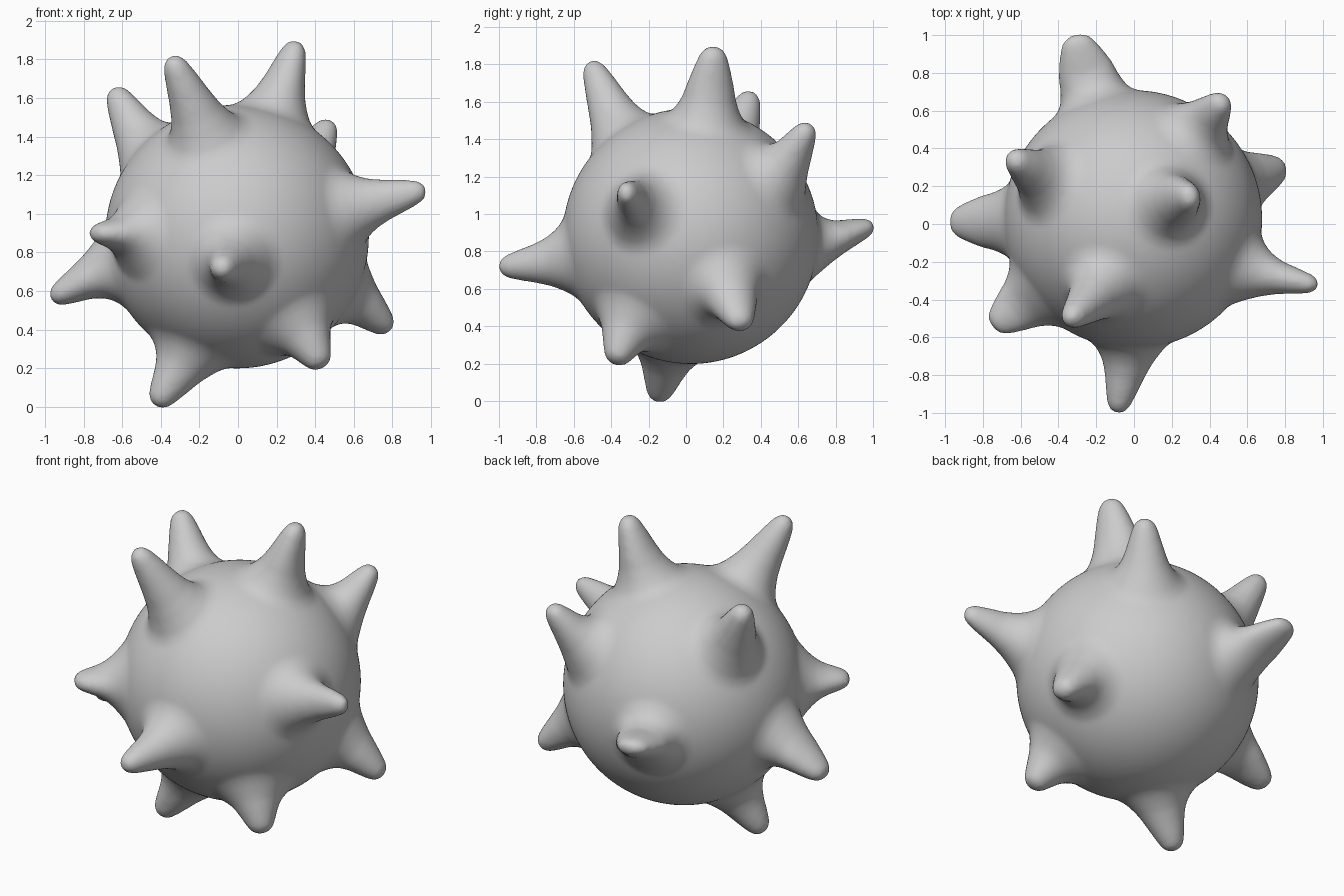
import bpy, bmesh, math
from mathutils import Vector

if "Cube" in bpy.data.objects:
    bpy.data.objects.remove(bpy.data.objects["Cube"])

CENTRE = Vector((-0.005, 0.025, 0.882))
R = 0.684

# tip position, sideways width, thickness, shift of the root along the ball
SPIKES = [
    ((-0.645, 0.35, 1.645), 1.0, 1.0, (-0.05, 0, -0.05)),
    ((-0.345, -0.51, 1.81), 1.0, 1.0, (0.03, -0.06, 0)),
    ((0.305, 0.15, 1.89), 1.15, 0.95, (0, 0.01, 0)),
    ((0.475, 0.66, 1.475), 1.0, 0.9, (0, 0.02, -0.09)),
    ((0.97, -0.325, 1.125), 0.8, 0.95, (0, -0.06, 0)),
    ((-0.745, -0.54, 0.90), 1.15, 0.75, (0, 0, 0)),
    ((-0.965, 0.01, 0.56), 1.25, 0.9, (0, 0, 0.06)),
    ((-0.09, -0.995, 0.715), 0.95, 0.95, (0.04, 0, -0.02)),
    ((-0.425, -0.15, 0.01), 1.0, 1.0, (0.04, 0, 0)),
    ((0.435, -0.38, 0.21), 1.0, 1.0, (0, -0.02, 0.03)),
    ((0.785, 0.30, 0.40), 1.1, 0.95, (0, 0, 0.06)),
    ((-0.315, 0.995, 0.94), 1.35, 0.8, (0, 0, -0.09)),
]
# flare hugging the ball: (height above the ball, radius)
FLARE = [(-0.3, 0.1), (-0.105, 0.32), (-0.045, 0.24), (-0.01, 0.195)]
# shaft up to the blunt tip: (fraction of spike length, radius)
SHAFT = [(0.1, 0.162), (0.25, 0.134), (0.45, 0.110), (0.7, 0.085),
         (0.87, 0.065), (0.95, 0.046), (0.99, 0.02)]
SIDES = 32


def add_spike(bm, tip, wide, thick, shift):
    tip = Vector(tip)
    normal = ((tip - CENTRE).normalized() * R + Vector(shift)).normalized()
    root = CENTRE + normal * R
    axis = (tip - root).normalized()
    length = (tip - root).length + 0.008
    rings = []

    def ring(centre, direction, ru, rv):
        u = Vector((0, 0, 1)).cross(direction).normalized()
        v = direction.cross(u)
        rings.append([bm.verts.new(centre + u * ru * math.cos(a) + v * rv * math.sin(a))
                      for a in (2 * math.pi * i / SIDES for i in range(SIDES))])

    for h, r in FLARE:
        ring(root + normal * h, normal, r, r)
    for t, r in SHAFT:
        k = min(1, t * 2.2)
        ring(root + axis * t * length, normal.lerp(axis, k).normalized(),
             r * (1 + (wide - 1) * k), r * (1 + (thick - 1) * k))
    for lo, hi in zip(rings, rings[1:]):
        for i in range(SIDES):
            j = (i + 1) % SIDES
            bm.faces.new((lo[i], lo[j], hi[j], hi[i]))
    bm.faces.new(rings[0][::-1])
    bm.faces.new(rings[-1])


# round body plus twelve spikes
bm = bmesh.new()
bmesh.ops.create_icosphere(bm, subdivisions=5, radius=R)
bmesh.ops.translate(bm, verts=bm.verts[:], vec=CENTRE)
for spike in SPIKES:
    add_spike(bm, *spike)
mesh = bpy.data.meshes.new("spiky_ball")
bm.to_mesh(mesh)
bm.free()
ball = bpy.data.objects.new("spiky_ball", mesh)
bpy.context.collection.objects.link(ball)

# fuse into one skin and soften the joins
rm = ball.modifiers.new("fuse", 'REMESH')
rm.mode = 'VOXEL'
rm.voxel_size = 0.014
rm.use_smooth_shade = True
sm = ball.modifiers.new("soften", 'SMOOTH')
sm.factor = 0.5
sm.iterations = 14
